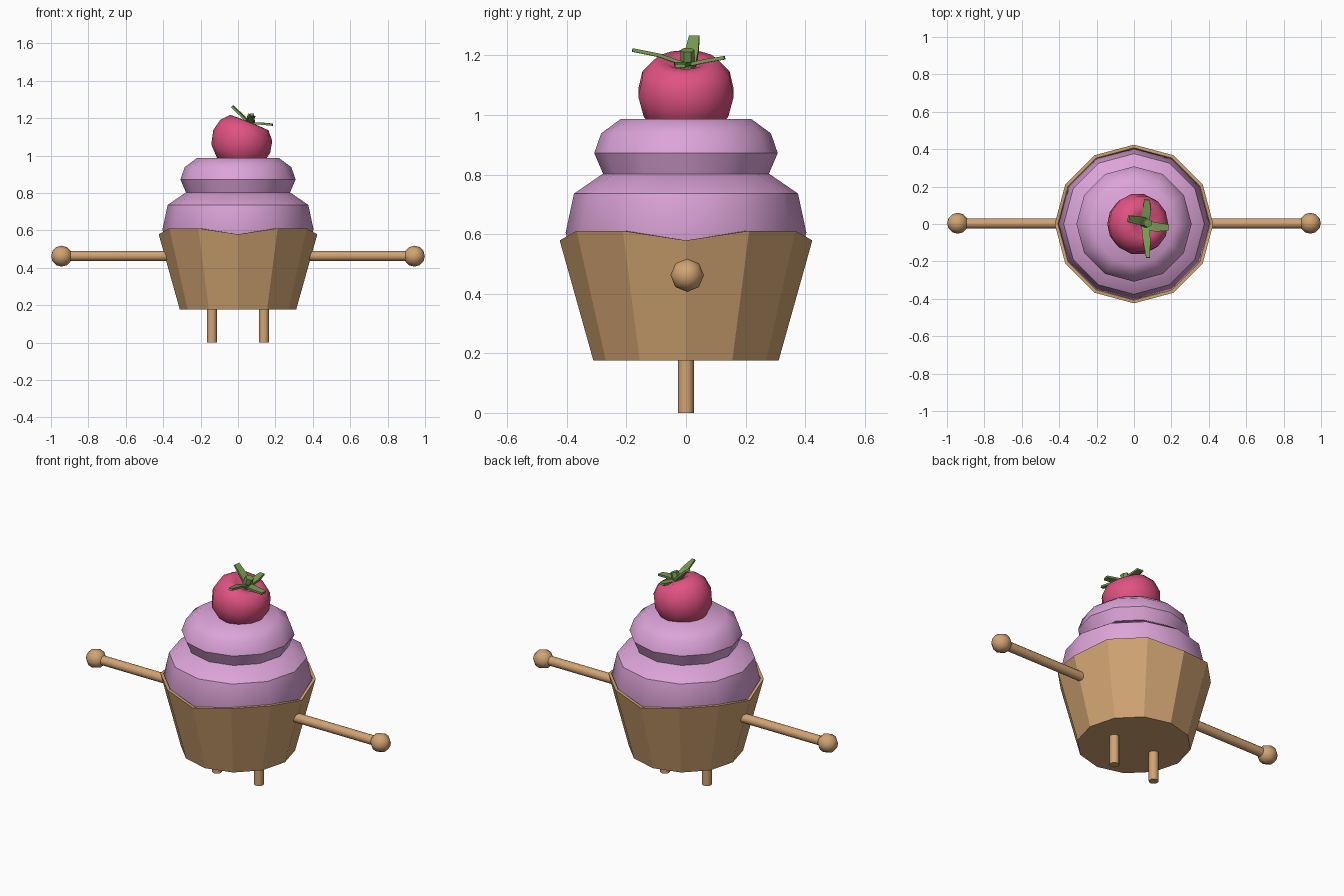
import bpy, bmesh, math
from mathutils import Vector, Matrix

if "Cube" in bpy.data.objects:
    bpy.data.objects.remove(bpy.data.objects["Cube"])


def material(name, rgb):
    m = bpy.data.materials.new(name)
    m.diffuse_color = (*rgb, 1)
    m.use_nodes = True
    m.node_tree.nodes["Principled BSDF"].inputs["Base Color"].default_value = m.diffuse_color
    return m


WOOD = material("tan", (0.64, 0.37, 0.17))
CREAM = material("lilac_pink", (0.72, 0.37, 0.69))
BERRY = material("berry_red", (0.74, 0.085, 0.225))
LEAF = material("leaf_green", (0.19, 0.33, 0.085))


def finish(bm, name, mat, angle=None):
    bmesh.ops.recalc_face_normals(bm, faces=bm.faces)
    me = bpy.data.meshes.new(name)
    bm.to_mesh(me)
    bm.free()
    me.materials.append(mat)
    ob = bpy.data.objects.new(name, me)
    bpy.context.collection.objects.link(ob)
    if angle is not None:
        bpy.ops.object.select_all(action='DESELECT')
        ob.select_set(True)
        bpy.context.view_layer.objects.active = ob
        bpy.ops.object.shade_smooth_by_angle(angle=math.radians(angle))
    return ob


def lathe(name, profile, sides, mat, angle=None, matrix=Matrix(), dip=0.0):
    """Revolve (radius, z) points; dip lowers the rim rings at the four quarter points."""
    bm = bmesh.new()
    rings = []
    for r, z in profile:
        if r == 0:
            rings.append([bm.verts.new((0, 0, z))] * sides)
            continue
        ring = []
        for i in range(sides):
            a = math.tau * i / sides
            low = dip if i % 3 == 0 and z > 0.58 else 0
            ring.append(bm.verts.new((r * math.cos(a), r * math.sin(a), z - low)))
        rings.append(ring)
    for a, b in zip(rings, rings[1:]):
        for i in range(sides):
            j = (i + 1) % sides
            corners = list(dict.fromkeys((a[i], a[j], b[j], b[i])))
            bm.faces.new(corners)
    for ring in (rings[0], rings[-1]):
        if len(set(ring)) > 1:
            bm.faces.new(ring)
    bm.transform(matrix)
    return finish(bm, name, mat, angle)


def rod(name, start, end, radius, mat, sides=12):
    start, end = Vector(start), Vector(end)
    d = end - start
    mtx = Matrix.Translation(start) @ d.to_track_quat('Z', 'Y').to_matrix().to_4x4()
    return lathe(name, [(radius, 0), (radius, d.length)], sides, mat, 40, mtx)


def leaf(name, points, widths, thick=0.012):
    """Bent tapering ribbon with a little thickness."""
    bm = bmesh.new()
    pts = [Vector(p) for p in points]
    along = pts[-1] - pts[0]
    side = Vector((-along.y, along.x, 0)).normalized()
    up = along.cross(side).normalized()
    rings = []
    for p, w in zip(pts, widths):
        s, t = side * w / 2, up * thick / 2
        rings.append([bm.verts.new(p + q) for q in (-s - t, s - t, s + t, -s + t)])
    for a, b in zip(rings, rings[1:]):
        for i in range(4):
            j = (i + 1) % 4
            bm.faces.new((a[i], a[j], b[j], b[i]))
    bm.faces.new(rings[0])
    bm.faces.new(rings[-1])
    return finish(bm, name, LEAF)


# Faceted hollow cup with dipped rim
lathe("cup", [(0.311, 0.176), (0.424, 0.611), (0.407, 0.611), (0.375, 0.50)],
      12, WOOD, dip=0.032)

# Two piled tiers of frosting
lathe("frosting_lower", [(0.375, 0.51), (0.404, 0.605), (0.376, 0.736),
                         (0.28, 0.802), (0, 0.802)], 12, CREAM, 40)
lathe("frosting_upper", [(0.275, 0.795), (0.308, 0.872), (0.285, 0.938),
                         (0.22, 0.986), (0, 0.988)], 12, CREAM, 40)

# Tilted berry with a dimpled top
tilt = Matrix.Translation((0.016, 0, 1.065)) @ Matrix.Rotation(math.radians(22), 4, 'Y')
lathe("berry", [(0, -0.13), (0.09, -0.12), (0.145, -0.065), (0.164, 0.01),
                (0.15, 0.075), (0.11, 0.12), (0.065, 0.122), (0, 0.085)],
      14, BERRY, 50, tilt)

# Stem and four leaves
rod("stem", (0.045, 0.005, 1.14), (0.074, 0.005, 1.218), 0.024, LEAF, 6)
leaf("leaf_left", [(0.065, 0.01, 1.165), (0.02, 0.02, 1.215), (-0.03, 0.028, 1.262)],
     (0.045, 0.045, 0.035))
leaf("leaf_right", [(0.05, 0, 1.17), (0.11, -0.015, 1.172), (0.185, -0.02, 1.165)],
     (0.045, 0.05, 0.035))
leaf("leaf_front", [(0.06, 0.01, 1.165), (0.068, -0.09, 1.20), (0.075, -0.18, 1.218)],
     (0.045, 0.04, 0.02))
leaf("leaf_back", [(0.055, -0.01, 1.165), (0.068, 0.07, 1.182), (0.07, 0.13, 1.192)],
     (0.045, 0.045, 0.03))

# Stick arms with ball hands, and peg legs
for side, s in (("left", -1), ("right", 1)):
    rod(f"arm_{side}", (s * 0.34, 0.003, 0.463), (s * 0.92, 0.003, 0.463), 0.027, WOOD)
    bm = bmesh.new()
    bmesh.ops.create_uvsphere(bm, u_segments=8, v_segments=6, radius=0.056)
    bm.transform(Matrix.Translation((s * 0.943, 0.004, 0.462))
                 @ Matrix.Rotation(math.pi / 2, 4, 'Y'))
    finish(bm, f"hand_{side}", WOOD, 50)
    rod(f"leg_{side}", (s * 0.139, 0, 0), (s * 0.139, 0, 0.2), 0.027, WOOD)
